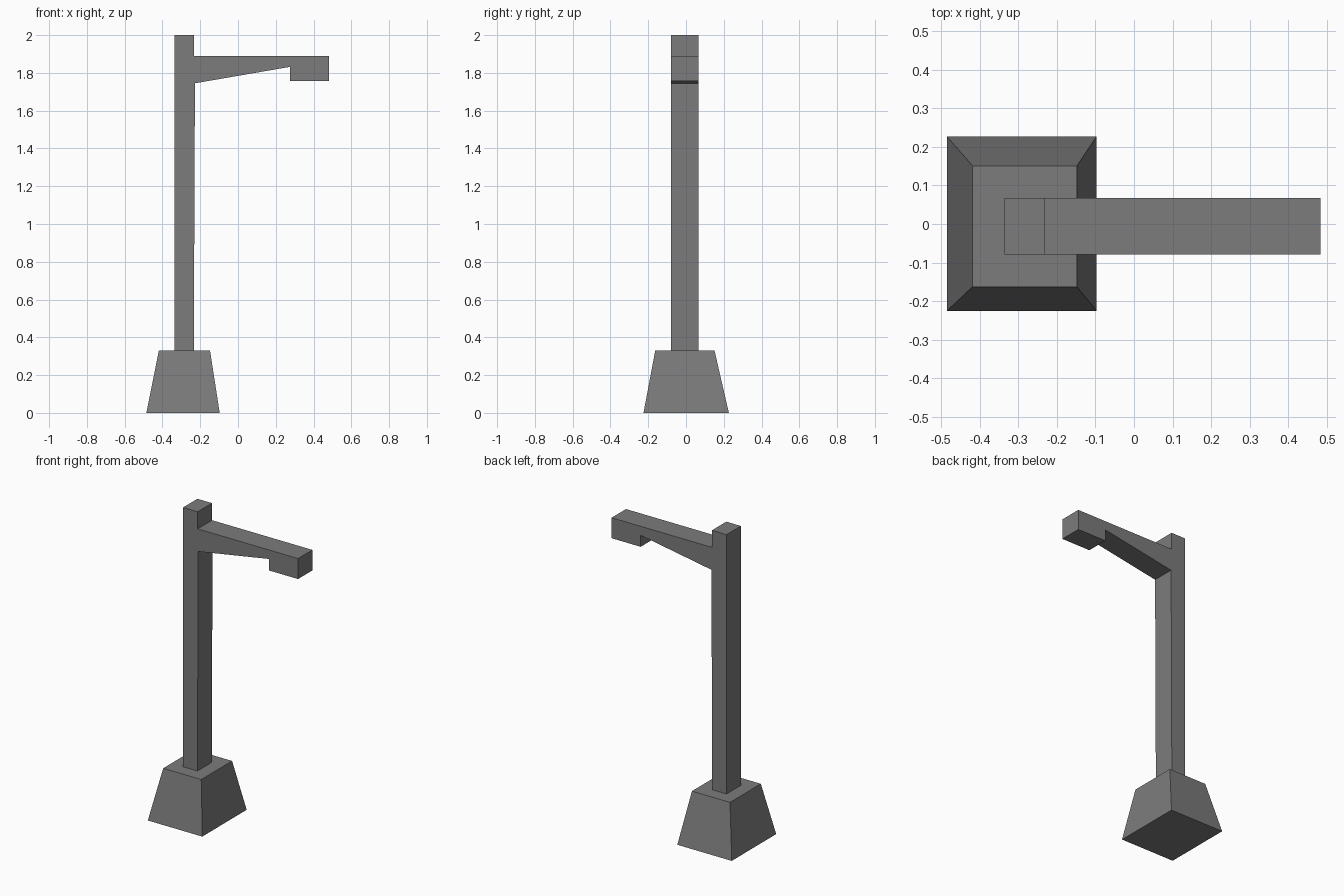
import bpy
import bmesh

cube = bpy.data.objects.get("Cube")
if cube:
    bpy.data.objects.remove(cube, do_unlink=True)

grey = bpy.data.materials.new("dark grey")
grey.use_nodes = True
COLOUR = (0.2, 0.2, 0.2, 1)
grey.diffuse_color = COLOUR
grey.node_tree.nodes["Principled BSDF"].inputs["Base Color"].default_value = COLOUR


def add_object(name, bm):
    bmesh.ops.recalc_face_normals(bm, faces=bm.faces)
    mesh = bpy.data.meshes.new(name)
    bm.to_mesh(mesh)
    bm.free()
    mesh.materials.append(grey)
    obj = bpy.data.objects.new(name, mesh)
    bpy.context.collection.objects.link(obj)


def extrude_profile(name, profile, y_front, y_back):
    """Extrude an x-z outline along y."""
    bm = bmesh.new()
    face = bm.faces.new([bm.verts.new((x, y_front, z)) for x, z in profile])
    side = bmesh.ops.extrude_face_region(bm, geom=[face])["geom"]
    verts = [v for v in side if isinstance(v, bmesh.types.BMVert)]
    bmesh.ops.translate(bm, verts=verts, vec=(0, y_back - y_front, 0))
    add_object(name, bm)


def tapered_block(name, bottom, top, z_bottom, z_top):
    """Block between two rectangles given as (x0, x1, y0, y1)."""
    bm = bmesh.new()
    rings = []
    for (x0, x1, y0, y1), z in ((bottom, z_bottom), (top, z_top)):
        corners = ((x0, y0), (x1, y0), (x1, y1), (x0, y1))
        rings.append([bm.verts.new((x, y, z)) for x, y in corners])
        bm.faces.new(rings[-1])
    low, high = rings
    for i in range(4):
        j = (i + 1) % 4
        bm.faces.new((low[i], low[j], high[j], high[i]))
    add_object(name, bm)


# Tapered foot
tapered_block("base", (-0.485, -0.097, -0.225, 0.227),
              (-0.419, -0.148, -0.163, 0.151), 0, 0.33)

# Post and bracket arm with the lamp head, cut from one outline
extrude_profile("post_and_arm", [
    (-0.336, 0.33), (-0.234, 0.33), (-0.228, 1.745),
    (0.276, 1.832), (0.276, 1.758), (0.483, 1.758),
    (0.483, 1.89), (-0.232, 1.89), (-0.232, 2.0), (-0.336, 2.0),
], -0.079, 0.067)
